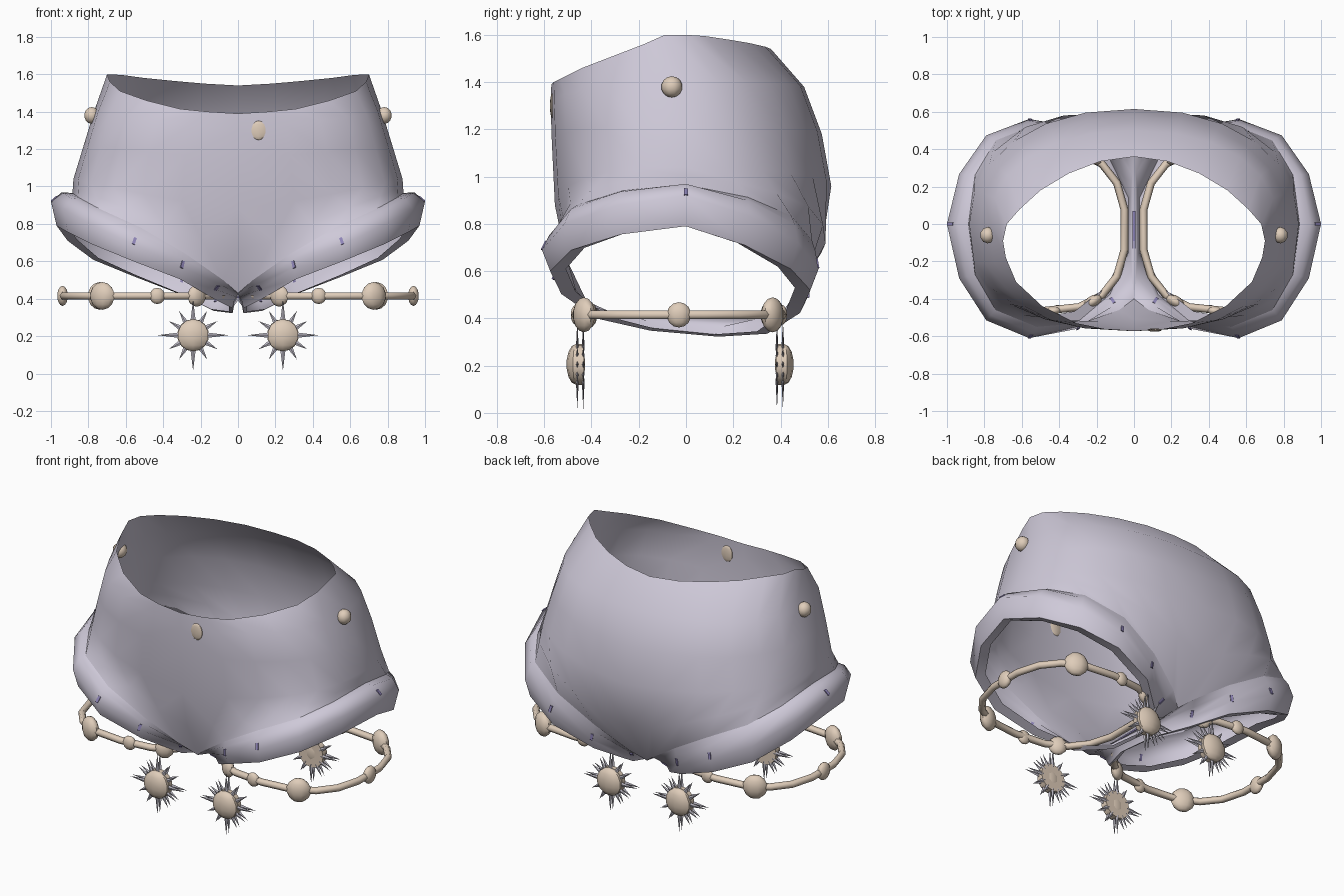
import bpy, bmesh, math
from mathutils import Matrix, Vector

cube = bpy.data.objects.get("Cube")
if cube:
    bpy.data.objects.remove(cube, do_unlink=True)


def material(name, rgb):
    m = bpy.data.materials.new(name)
    m.use_nodes = True
    m.diffuse_color = (*rgb, 1)
    m.node_tree.nodes["Principled BSDF"].inputs["Base Color"].default_value = (*rgb, 1)
    return m


CLOTH = material("lavender cloth", (0.62, 0.585, 0.69))
TAN = material("tan bead", (0.74, 0.61, 0.49))
SPIKE = material("grey spike", (0.52, 0.50, 0.57))
PURPLE = material("purple stitch", (0.27, 0.23, 0.47))


def finish(name, bm, mat, angle=40):
    me = bpy.data.meshes.new(name)
    bm.to_mesh(me)
    bm.free()
    ob = bpy.data.objects.new(name, me)
    bpy.context.collection.objects.link(ob)
    me.materials.append(mat)
    bpy.ops.object.select_all(action='DESELECT')
    ob.select_set(True)
    bpy.context.view_layer.objects.active = ob
    bpy.ops.object.shade_smooth_by_angle(angle=math.radians(angle))
    return ob


def loft(name, rows, closed, angle):
    """Skin rows of points and mirror the result across x = 0."""
    bm = bmesh.new()
    grid = [[bm.verts.new(p) for p in row] for row in rows]
    n = len(rows[0])
    for a, b in zip(grid, grid[1:]):
        for k in range(n if closed else n - 1):
            j = (k + 1) % n
            bm.faces.new((a[k], b[k], b[j], a[j]))
    mod = finish(name, bm, CLOTH, angle).modifiers.new("mirror", 'MIRROR')
    mod.merge_threshold = 0.002


def spow(v, p):
    return math.copysign(abs(v) ** p, v)


def body_ring(width, front, back, z_front, z_side, z_back):
    """Half ring from front centre round the side to back centre."""
    row = []
    for k in range(13):
        t = math.pi * k / 12
        s, c = math.sin(t), math.cos(t)
        z_end = z_front if c > 0 else z_back
        row.append((width * s ** (0.8 if c > 0 else 0.9) if 0 < k < 12 else 0,
                    -front * c ** 0.75 if c > 0 else back * abs(c) ** 0.95,
                    z_end + (z_side - z_end) * s))
    return row


def front_to_back(half, scale, drop):
    """Complete a leg loop by reflecting its front half to the back."""
    back = [(x, -y * scale, z - drop * min(1, abs(y) * 2)) for x, y, z in half[-2::-1]]
    return half + back


# Shorts body
waist = [(0, -.57, 1.39), (.16, -.56, 1.40), (.31, -.53, 1.415), (.49, -.44, 1.46),
         (.63, -.31, 1.51), (.685, -.18, 1.56), (.70, -.09, 1.60), (.68, .0, 1.60),
         (.61, .08, 1.595), (.50, .18, 1.58), (.35, .27, 1.565), (.18, .335, 1.55),
         (0, .36, 1.54)]
join = front_to_back([(0, -.40, .43), (.08, -.46, .50), (.28, -.53, .64), (.52, -.55, .78),
                      (.74, -.46, .88), (.85, -.27, .94), (.885, 0, .965)], 0.97, 0.05)
chest = body_ring(.77, .573, .50, 1.30, 1.40, 1.38)
middle = body_ring(.825, .568, .575, 1.15, 1.22, 1.18)
hip = body_ring(.88, .555, .615, .88, 1.04, .96)
bulge = [-.03, -.02] + [0] * 7 + [.03, .055, .07, .07]
seat = [(Vector(a) + Vector(b)) / 2 + Vector((0, d, 0)) for a, b, d in zip(hip, join, bulge)]
loft("shorts_body", [waist, chest, middle, hip, seat, join], False, 50)

# Turned-up leg cuffs
ridge = front_to_back([(.02, -.16, .39), (.12, -.40, .45), (.30, -.56, .57), (.56, -.61, .69),
                       (.79, -.515, .80), (.935, -.29, .88), (1.0, 0, .92)], 0.92, 0.08)
roll = [(Vector(a) + Vector(b)) / 2 + Vector((0, 0, .03 * a[0])) for a, b in zip(join, ridge)]
leg = Vector((.5, -.02, 0))


def inset(row, amount, lift):
    """Shrink a leg loop toward the leg axis, least at the crotch."""
    return [(x + (leg.x - x) * amount * (.3 + .7 * x), y + (leg.y - y) * amount, z + lift(x))
            for x, y, z in row]


hem = inset(ridge, .06, lambda x: -.04 - .09 * x)
lip = inset(hem, .12, lambda x: .01)
loft("leg_cuffs", [join, roll, ridge, hem, lip], True, 75)

# Small stitch marks lying on the cuffs and along the crotch
bm = bmesh.new()
for k in (1, 2, 3, 6, 9, 10, 11):
    down = (Vector(ridge[k]) - roll[k]).normalized()
    along = Vector(ridge[k + 1]) - Vector(ridge[k - 1])
    normal = down.cross(along).normalized()
    across = normal.cross(down)
    frame = Matrix((across, down, normal)).transposed().to_4x4()
    spot = roll[k].lerp(Vector(ridge[k]), .7)
    for side in (1, -1):
        bmesh.ops.create_cube(bm, size=1, matrix=Matrix.Diagonal((side, 1, 1, 1))
                              @ Matrix.Translation(spot) @ frame @ Matrix.Diagonal((.016, .04, .008, 1)))
bmesh.ops.create_cube(bm, size=1, matrix=Matrix.Translation((0, -.03, .408))
                      @ Matrix.Diagonal((.018, .2, .009, 1)))
bmesh.ops.recalc_face_normals(bm, faces=bm.faces)
finish("stitch_marks", bm, PURPLE)


def bead(name, loc, size, turn=0):
    bm = bmesh.new()
    bmesh.ops.create_uvsphere(bm, u_segments=10, v_segments=7, radius=1)
    bm.transform(Matrix.Translation(loc) @ Matrix.Rotation(turn, 4, 'Z') @ Matrix.Diagonal((*size, 1)))
    finish(name, bm, TAN)


def ring_point(deg, side):
    a = math.radians(deg)
    return Vector((side * (.492 + .446 * spow(math.cos(a), .75)),
                   -.03 + .435 * spow(math.sin(a), .8), .415))


# Waist studs
for side, label in ((1, "left"), (-1, "right")):
    bead(label + "_stud", (side * .782, -.06, 1.38), (.042, .045, .045))
bead("front_stud", (.11, -.567, 1.30), (.04, .009, .052))

for side, label in ((1, "left"), (-1, "right")):
    # Hoop around the leg
    cu = bpy.data.curves.new(label + "_hoop", 'CURVE')
    cu.dimensions = '3D'
    cu.bevel_depth = .021
    cu.bevel_resolution = 1
    sp = cu.splines.new('POLY')
    sp.points.add(17)
    for i, p in enumerate(sp.points):
        p.co = (*ring_point(i * 20 + 10, side), 1)
    sp.use_cyclic_u = True
    hoop = bpy.data.objects.new(label + "_hoop", cu)
    bpy.context.collection.objects.link(hoop)
    cu.materials.append(TAN)
    bpy.ops.object.select_all(action='DESELECT')
    hoop.select_set(True)
    bpy.context.view_layer.objects.active = hoop
    bpy.ops.object.convert(target='MESH')

    # Beads, flattened towards the hoop centre
    for deg, r in ((0, .052), (63, .072), (-65, .072), (94, .042), (-94, .042), (121, .056), (-121, .056)):
        turn = math.radians(deg if side > 0 else 180 - deg)
        bead(f"{label}_bead", ring_point(deg, side), (r * .58, r, r * 1.03), turn)

    # Spiked sun pendants: dome, flat backing disc and two rows of spikes
    for y, out, end in ((-.46, -1, "front"), (.41, 1, "back")):
        centre = Vector((side * .24, y, .205))
        bead(f"{label}_{end}_sun", centre + Vector((0, out * .006, 0)), (.086, .04, .086))
        bm = bmesh.new()
        bmesh.ops.create_cone(bm, cap_ends=True, segments=16, radius1=.086, radius2=.086, depth=.03,
                              matrix=Matrix.Translation(centre - Vector((0, out * .014, 0)))
                              @ Matrix.Rotation(math.pi / 2, 4, 'X'))
        finish(f"{label}_{end}_backing", bm, TAN)
        bm = bmesh.new()
        for layer in (0, -.025 * out):
            for i in range(12):
                length = .19 if i % 3 == 0 else .15
                m = (Matrix.Translation(centre + Vector((0, layer, 0)))
                     @ Matrix.Rotation(math.radians(i * 30), 4, 'Y')
                     @ Matrix.Diagonal((1, .4, 1, 1))
                     @ Matrix.Translation((0, 0, (length + .07) / 2)))
                bmesh.ops.create_cone(bm, cap_ends=True, segments=4, radius1=.015, radius2=0,
                                      depth=length - .07, matrix=m)
        finish(f"{label}_{end}_spikes", bm, SPIKE, 20)
